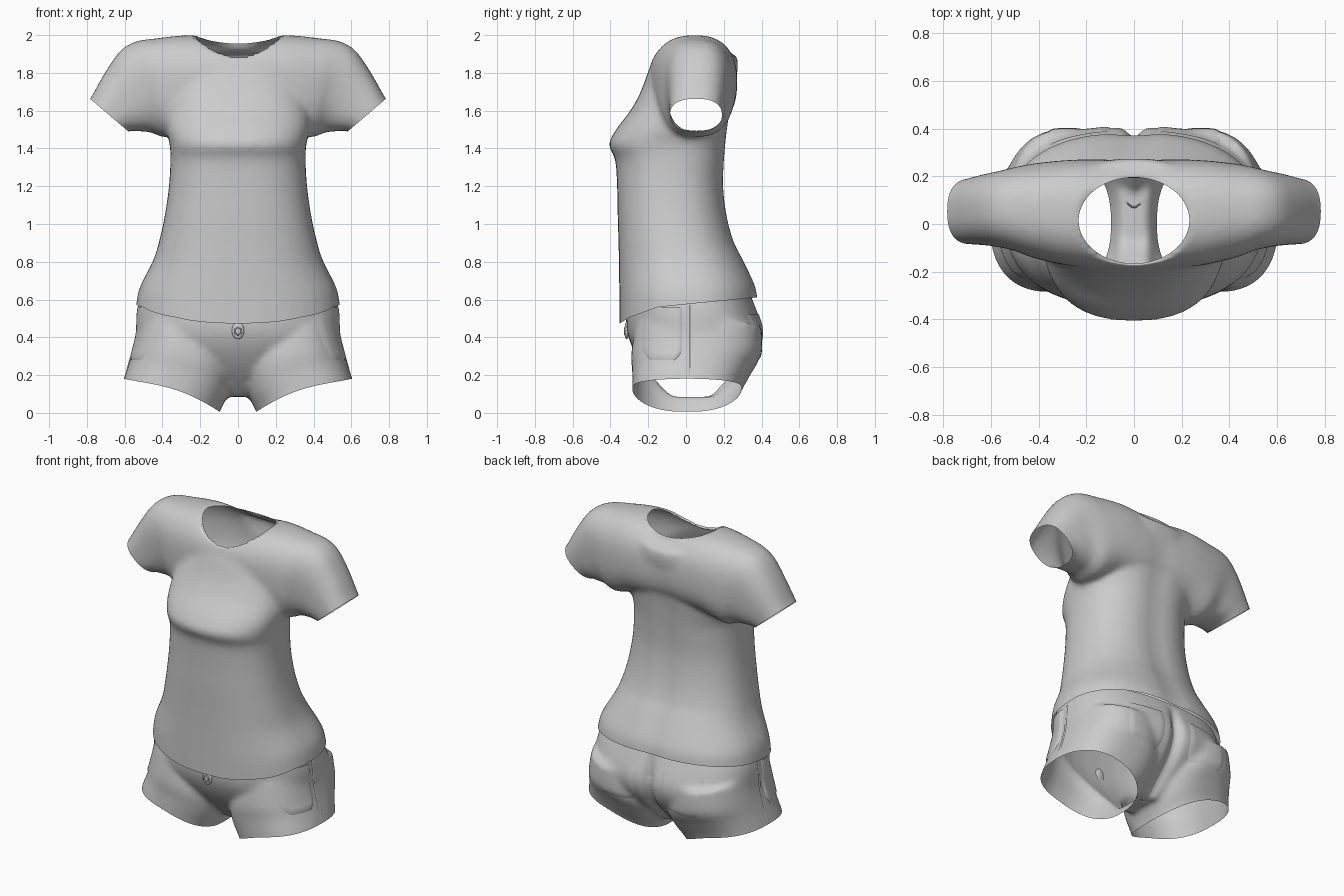
import bpy, bmesh, math
from mathutils import Vector
from mathutils.bvhtree import BVHTree

if "Cube" in bpy.data.objects:
    bpy.data.objects.remove(bpy.data.objects["Cube"])

SEG = 40


def lerp_table(t, table):
    for (t0, v0), (t1, v1) in zip(table, table[1:]):
        if t <= t1:
            return v0 + (v1 - v0) * max(0, (t - t0) / (t1 - t0))
    return table[-1][1]


def power(v, e):
    return math.copysign(abs(v) ** (2 / e), v)


def spline(rows, steps=4):
    """Smooth curve through the section rows."""
    out = []
    for k in range(len(rows) - 1):
        quad = (rows[max(k - 1, 0)], rows[k], rows[k + 1], rows[min(k + 2, len(rows) - 1)])
        for i in range(steps):
            t = i / steps
            out.append([b + .5 * t * (c - a + t * (2 * a - 5 * b + 4 * c - d + t * (3 * (b - c) + d - a)))
                        for a, b, c, d in zip(*quad)])
    return out + [rows[-1]]


def loft(bm, sections, e=2.4):
    """Closed tube; each section is (x, z of one end, x, z of other end, y front, y back)."""
    rings = []
    for ax, az, bx, bz, yf, yb in spline(sections):
        ring = []
        for i in range(SEG):
            a = 2 * math.pi * i / SEG
            c, s = power(math.cos(a), e), power(math.sin(a), e)
            ring.append(bm.verts.new(((ax + bx) / 2 + c * (ax - bx) / 2,
                                      (yf + yb) / 2 + s * (yb - yf) / 2,
                                      (az + bz) / 2 + c * (az - bz) / 2)))
        rings.append(ring)
    for r0, r1 in zip(rings, rings[1:]):
        for i in range(SEG):
            j = (i + 1) % SEG
            bm.faces.new((r0[i], r0[j], r1[j], r1[i]))
    bm.faces.new(rings[0])
    bm.faces.new(rings[-1])


def mirror(s):
    return (-s[0], s[1], -s[2], s[3], s[4], s[5])


def add_object(name, bm):
    bmesh.ops.recalc_face_normals(bm, faces=bm.faces)
    me = bpy.data.meshes.new(name)
    bm.to_mesh(me)
    bm.free()
    me.shade_smooth()
    ob = bpy.data.objects.new(name, me)
    bpy.context.collection.objects.link(ob)
    return ob


def fuse(bm, voxel, rounds):
    """Melt overlapping tubes into one smooth skin."""
    ob = add_object("temp", bm)
    m = ob.modifiers.new("r", 'REMESH')
    m.mode, m.voxel_size = 'VOXEL', voxel
    m = ob.modifiers.new("s", 'SMOOTH')
    m.factor, m.iterations = 0.5, rounds
    dg = bpy.context.evaluated_depsgraph_get()
    me = bpy.data.meshes.new_from_object(ob.evaluated_get(dg))
    out = bmesh.new()
    out.from_mesh(me)
    bpy.data.objects.remove(ob)
    bpy.data.meshes.remove(me)
    return out


def trim(bm, co, no, zone=lambda p: True):
    """Cut away what lies beyond a plane, only among faces in the given zone."""
    faces = [f for f in bm.faces if zone(f.calc_center_median())]
    geom = set(faces) | {e for f in faces for e in f.edges} | {v for f in faces for v in f.verts}
    bmesh.ops.bisect_plane(bm, geom=list(geom), plane_co=co, plane_no=no)
    co, no = Vector(co), Vector(no)
    gone = [f for f in bm.faces if (f.calc_center_median() - co).dot(no) > 1e-6
            and zone(f.calc_center_median())]
    bmesh.ops.delete(bm, geom=gone, context='FACES')


# Shirt: torso rings (z, half width, y front, y back)
torso = [(.45, .55, -.35, .39), (.58, .535, -.352, .38), (.66, .515, -.353, .36),
         (.80, .45, -.355, .305), (.92, .415, -.358, .255), (1.05, .387, -.362, .222),
         (1.2, .366, -.365, .205), (1.34, .358, -.375, .21), (1.42, .362, -.408, .217),
         (1.5, .38, -.37, .225), (1.6, .385, -.295, .24), (1.7, .375, -.24, .258),
         (1.82, .34, -.195, .275), (1.9, .29, -.15, .268)]
# Yoke and sleeve sections, top point to bottom point
arm = [(.24, 2.0, .24, 1.5, -.18, .27), (.44, 1.982, .38, 1.46, -.145, .255),
       (.545, 1.965, .425, 1.47, -.115, .24), (.625, 1.915, .46, 1.485, -.10, .225),
       (.705, 1.80, .515, 1.49, -.09, .21), (.785, 1.66, .585, 1.49, -.085, .19),
       (.84, 1.595, .64, 1.425, -.08, .185)]
bm = bmesh.new()
loft(bm, [(w, z, -w, z, f, b) for z, w, f, b in torso])
loft(bm, [mirror(s) for s in reversed(arm)] + [(0, 1.98, 0, 1.5, -.2, .27)] + arm, 2.5)
bm = fuse(bm, 0.016, 8)

# Hem and sleeve openings
trim(bm, (0, 0, .55), (0, 0, -1))
for s in (1, -1):
    trim(bm, (s * .68, 0, 1.575), (s * .65, 0, -.76), lambda p: p.x * s > .5 and p.z > 1.3)
hem = [(-.36, .468), (-.3, .505), (-.15, .56), (0, .575), (.38, .612)]
for v in bm.verts:
    if v.co.z < .9:
        v.co.z += (lerp_table(v.co.y, hem) - .55) * (.9 - v.co.z) / .35
    # shallow spine hollow
    if v.co.y > .1 and v.co.z < 1.85:
        v.co.y -= .012 * math.exp(-(v.co.x / .09) ** 2) * min(1, (1.85 - v.co.z) / .3)

# Neck opening, rim snapped to an oval
NX, NY, NC = .232, .18, .015
inside = lambda p: (p.x / NX) ** 2 + ((p.y - NC) / NY) ** 2 < 1
bmesh.ops.delete(bm, geom=[f for f in bm.faces if f.calc_center_median().z > 1.7
                           and inside(f.calc_center_median())], context='FACES')
for v in bm.verts:
    if v.is_boundary and v.co.z > 1.8 and abs(v.co.x) < .4:
        a = math.atan2((v.co.y - NC) / NY, v.co.x / NX)
        s = math.sin(a)
        v.co = (NX * math.cos(a), NC + NY * s, 1.995 - (.125 if s < 0 else .04) * s * s)
add_object("shirt", bm)

# Shorts: pelvis rings and leg tubes
pelvis = [(.70, .48, -.30, .31), (.57, .525, -.315, .365), (.45, .535, -.315, .405),
          (.36, .525, -.29, .395), (.27, .38, -.24, .345), (.18, .17, -.17, .26),
          (.085, .07, -.08, .17)]
leg = [(.52, .49, .04, .42, -.27, .395), (.55, .36, .015, .25, -.29, .395),
       (.575, .27, .035, .13, -.285, .345), (.605, .18, .095, .01, -.285, .295),
       (.625, .11, .11, -.06, -.285, .285)]
bm = bmesh.new()
loft(bm, [(w, z, -w, z, f, b) for z, w, f, b in pelvis], 2.5)
loft(bm, leg)
loft(bm, [mirror(s) for s in leg])
bm = fuse(bm, 0.014, 10)
trim(bm, (0, 0, .63), (0, 0, 1))
for s in (1, -1):
    trim(bm, (s * .1, 0, .008), (s * .325, 0, -.946), lambda p: p.x * s > 0)
for v in bm.verts:
    # Arched leg hem
    x = abs(v.co.x)
    if .1 < x < .6 and v.co.z < .35:
        v.co.z += .04 * math.sin(math.pi * (x - .1) / .5) * (.35 - v.co.z) / .3
    # Seat crease
    if v.co.y > .1:
        v.co.y -= .04 * math.exp(-(x / .035) ** 2) * min(1, max(0, (.62 - v.co.z) / .15))
bm.normal_update()
skin = BVHTree.FromBMesh(bm)
add_object("shorts", bm)


def panel(name, axis, side, u0, u1, z0, z1, lift, taper=0.0, n=14):
    """Thin cloth patch draped on the shorts from the side (x) or the back (y)."""
    pb = bmesh.new()
    grid = []
    for j in range(n + 1):
        row = []
        t = j / n
        inset = taper * max(0, 1 - t * 4) ** 2
        for i in range(n + 1):
            u = u0 + inset + (u1 - u0 - 2 * inset) * i / n
            z = z0 + (z1 - z0) * t
            if axis == 'x':
                start, ray = Vector((side * 2, u, z)), Vector((-side, 0, 0))
            else:
                start, ray = Vector((side * u, 2, z)), Vector((0, -1, 0))
            hit = skin.ray_cast(start, ray)[0]
            edge = i in (0, n) or j == 0
            row.append(pb.verts.new(hit - ray * (0.001 if edge else lift)) if hit else None)
        grid.append(row)
    for r0, r1 in zip(grid, grid[1:]):
        for i in range(n):
            q = (r0[i], r0[i + 1], r1[i + 1], r1[i])
            if all(q):
                pb.faces.new(q)
    add_object(name, pb)


# Pockets and side seams
for s, label in ((1, "right"), (-1, "left")):
    panel("side_pocket_" + label, 'x', s, -.23, -.02, .28, .56, .010, .04)
    panel("back_pocket_" + label, 'y', s, .10, .36, .28, .52, .006, .03)
    panel("side_seam_" + label, 'x', s, .005, .02, .2, .57, .004, 0, 6)

# Front button tab
bm = bmesh.new()
bmesh.ops.create_uvsphere(bm, u_segments=20, v_segments=10, radius=1)
for v in bm.verts:
    v.co = Vector((v.co.x * .033, -.314 + v.co.y * .012, .435 + v.co.z * .045))
add_object("front_tab", bm)
bpy.ops.mesh.primitive_torus_add(major_radius=.018, minor_radius=.004, major_segments=20,
                                 minor_segments=8, location=(0, -.324, .432),
                                 rotation=(math.pi / 2, 0, 0))
button = bpy.context.object
button.name = "button"
button.data.shade_smooth()
